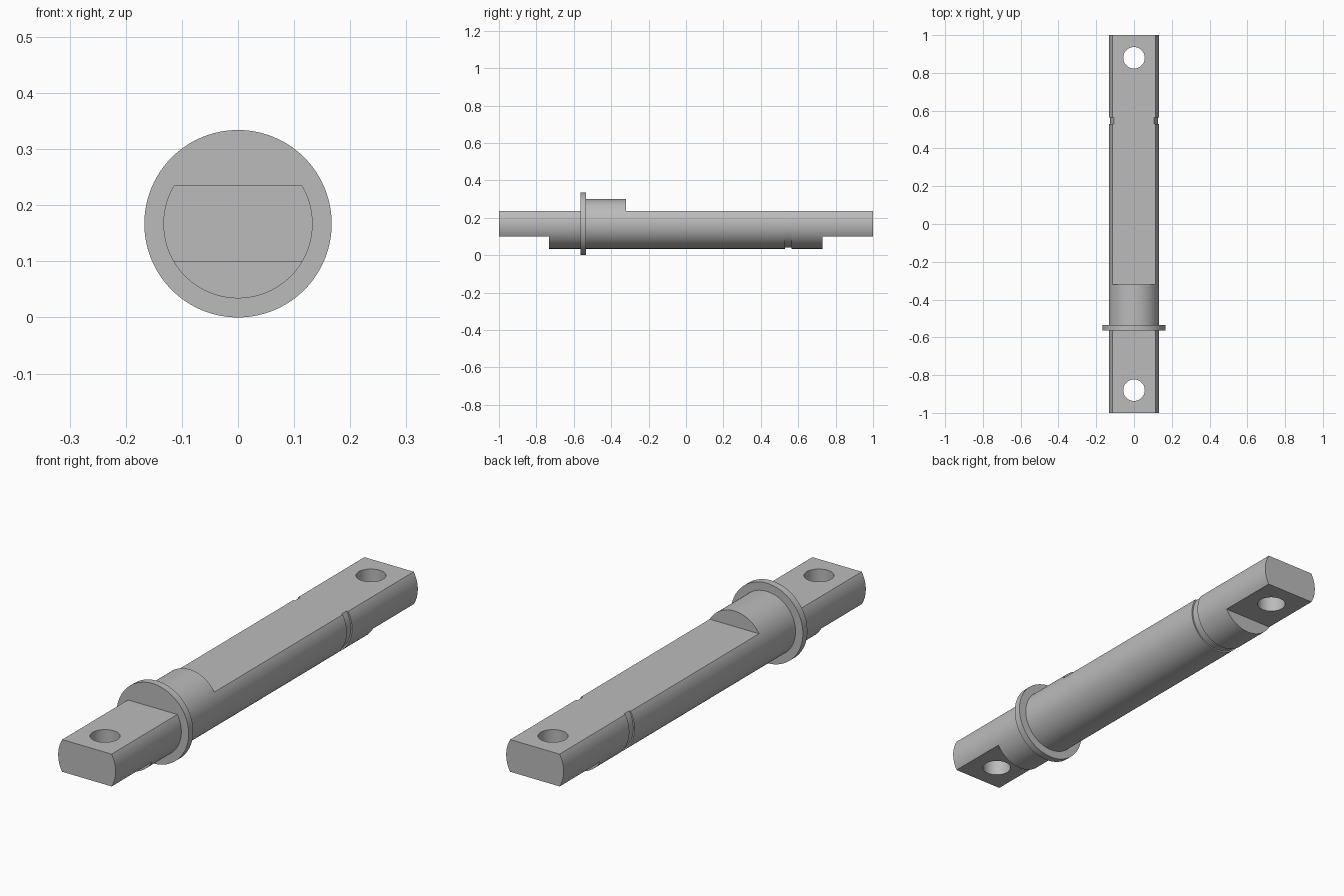
import bpy
import math
from mathutils import Matrix

default = bpy.data.objects.get("Cube")
if default:
    bpy.data.objects.remove(default, do_unlink=True)

AXIS_Z = 0.167
SHAFT_R, GROOVE_R, FLANGE_R = 0.133, 0.127, 0.167
FLAT_TOP, FLAT_BOTTOM = 0.235, 0.10
HOLE_R, HOLE_Y = 0.057, 0.88

steel = bpy.data.materials.new("steel grey")
steel.use_nodes = True
steel.diffuse_color = (0.5, 0.5, 0.5, 1)
steel.node_tree.nodes["Principled BSDF"].inputs["Base Color"].default_value = (0.5, 0.5, 0.5, 1)


def lathe(name, profile, segments=96):
    """Closed solid turned about the y axis from (y, radius) pairs."""
    verts, faces = [], []
    for y, r in profile:
        for i in range(segments):
            a = 2 * math.pi * i / segments
            verts.append((r * math.cos(a), y, AXIS_Z + r * math.sin(a)))
    for k in range(len(profile) - 1):
        a, b = k * segments, (k + 1) * segments
        for i in range(segments):
            j = (i + 1) % segments
            faces.append((a + i, b + i, b + j, a + j))
    last = (len(profile) - 1) * segments
    faces.append(tuple(range(segments)))
    faces.append(tuple(reversed(range(last, last + segments))))
    mesh = bpy.data.meshes.new(name)
    mesh.from_pydata(verts, [], faces)
    mesh.materials.append(steel)
    obj = bpy.data.objects.new(name, mesh)
    bpy.context.collection.objects.link(obj)
    return obj


def box(y0, y1, z0, z1):
    """Wide block used to mill a flat."""
    bpy.ops.mesh.primitive_cube_add(size=1)
    obj = bpy.context.object
    obj.name = "milling_block"
    obj.data.transform(Matrix.Translation((0, (y0 + y1) / 2, (z0 + z1) / 2))
                       @ Matrix.Diagonal((1, y1 - y0, z1 - z0, 1)))
    return obj


def combine(target, tool, operation):
    """Apply a boolean and discard the tool."""
    tool.hide_render = True
    bpy.ops.object.select_all(action="DESELECT")
    bpy.context.view_layer.objects.active = target
    target.select_set(True)
    mod = target.modifiers.new(operation.lower(), "BOOLEAN")
    mod.operation, mod.solver, mod.object = operation, "EXACT", tool
    bpy.ops.object.modifier_apply(modifier=mod.name)
    bpy.data.objects.remove(tool, do_unlink=True)


# Round shaft with a shallow retaining groove near the back
shaft = lathe("pin_shaft", [(-1, SHAFT_R), (0.53, SHAFT_R), (0.53, GROOVE_R),
                            (0.565, GROOVE_R), (0.565, SHAFT_R), (1, SHAFT_R)])

# Flats: top front, top back, bottom front, bottom back
for y0, y1, z0, z1 in [(-1.2, -0.55, FLAT_TOP, 0.5), (-0.32, 1.2, FLAT_TOP, 0.5),
                       (-1.2, -0.732, -0.2, FLAT_BOTTOM), (0.73, 1.2, -0.2, FLAT_BOTTOM)]:
    combine(shaft, box(y0, y1, z0, z1), "DIFFERENCE")

# Cross holes through both tongues
for side in (-1, 1):
    bpy.ops.mesh.primitive_cylinder_add(vertices=64, radius=HOLE_R, depth=1,
                                        location=(0, side * HOLE_Y, AXIS_Z))
    combine(shaft, bpy.context.object, "DIFFERENCE")

# Thin stop collar
combine(shaft, lathe("collar", [(-0.565, FLANGE_R), (-0.535, FLANGE_R)]), "UNION")

# One material, smooth round surfaces with crisp edges
shaft.data.materials.clear()
shaft.data.materials.append(steel)
for poly in shaft.data.polygons:
    poly.material_index = 0
bpy.ops.object.select_all(action="DESELECT")
shaft.select_set(True)
bpy.context.view_layer.objects.active = shaft
bpy.ops.object.shade_smooth_by_angle(angle=math.radians(30))
